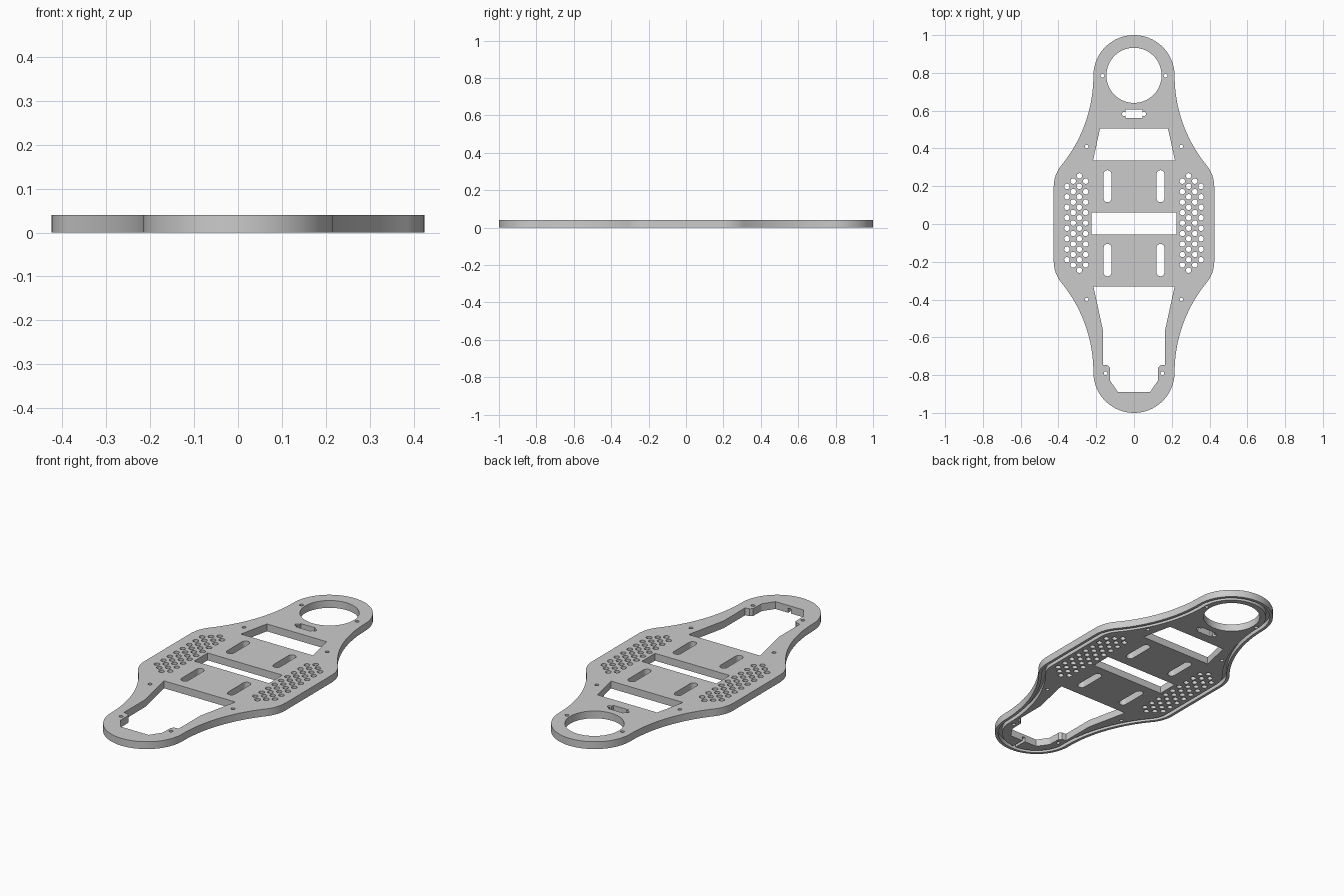
import bpy, bmesh
from math import sin, cos, radians, pi

if "Cube" in bpy.data.objects:
    bpy.data.objects.remove(bpy.data.objects["Cube"])

H = 0.04


def arc(cx, cy, r, a0, a1, n):
    return [(cx + r * cos(radians(a0 + (a1 - a0) * i / n)),
             cy + r * sin(radians(a0 + (a1 - a0) * i / n))) for i in range(n + 1)]


def circle(cx, cy, r, n=20):
    return arc(cx, cy, r, 0, 360, n)[:-1]


def slot(cx, y0, y1, r):
    return arc(cx, y1 - r, r, 0, 180, 10) + arc(cx, y0 + r, r, 180, 360, 10)


def mirror_x(half):
    return half + [(-x, y) for x, y in reversed(half)]


def outline(d):
    """Body outline moved inwards by d, from tangent arcs."""
    a = 39.35
    q = arc(0, 0.785, 0.215 - d, 90, 0, 24)
    q += arc(0.964, 0.785, 0.749 + d, 180, 180 + a, 20)[1:]
    q += arc(0.245, 0.197, 0.18 - d, a, 0, 10)[1:]
    right = q + [(x, -y) for x, y in reversed(q)]
    return right + [(-x, y) for x, y in reversed(right[1:-1])]


def extruded(name, loops, z0, z1):
    """Filled flat profile with holes, extruded from z0 to z1."""
    cu = bpy.data.curves.new(name, 'CURVE')
    cu.dimensions = '2D'
    cu.fill_mode = 'BOTH'
    cu.extrude = (z1 - z0) / 2
    for pts in loops:
        s = cu.splines.new('POLY')
        s.points.add(len(pts) - 1)
        for p, (x, y) in zip(s.points, pts):
            p.co = (x, y, 0, 1)
        s.use_cyclic_u = True
    tmp = bpy.data.objects.new(name + "_profile", cu)
    bpy.context.collection.objects.link(tmp)
    dg = bpy.context.evaluated_depsgraph_get()
    me = bpy.data.meshes.new_from_object(tmp.evaluated_get(dg))
    bpy.data.objects.remove(tmp)
    bm = bmesh.new()
    bm.from_mesh(me)
    bmesh.ops.remove_doubles(bm, verts=bm.verts, dist=1e-5)
    bmesh.ops.translate(bm, verts=bm.verts, vec=(0, 0, (z0 + z1) / 2))
    bmesh.ops.recalc_face_normals(bm, faces=bm.faces)
    bm.to_mesh(me)
    bm.free()
    ob = bpy.data.objects.new(name, me)
    bpy.context.collection.objects.link(ob)
    return ob


loops = [outline(0)]

# Large round opening and windows
loops.append(circle(0, 0.787, 0.146, 64))
loops.append(mirror_x([(0.18, 0.505), (0.217, 0.335)]))
loops.append(mirror_x([(0.225, 0.06), (0.225, -0.055)]))
loops.append(mirror_x([(0.215, -0.33), (0.165, -0.56), (0.165, -0.745), (0.14, -0.748),
                       (0.128, -0.76), (0.126, -0.83), (0.085, -0.89)]))

# Small connector opening with round ears
loops.append(mirror_x([(0.045, 0.605)] + arc(0.053, 0.583, 0.011, 135, -135, 10)
                      + [(0.045, 0.56)]))

for s in (-1, 1):
    # Strap slots
    for y0, y1 in ((0.115, 0.285), (-0.277, -0.105)):
        loops.append(slot(s * 0.14, y0, y1, 0.021))
    # Screw holes
    for x, y in ((0.167, 0.785), (0.25, 0.41), (0.25, -0.40), (0.15, -0.79)):
        loops.append(circle(s * x, y, 0.01, 16))
    # Staggered vent holes
    for x, n in ((0.355, 8), (0.322, 9), (0.289, 10), (0.256, 9)):
        for i in range(n):
            loops.append(circle(s * x, 0.005 + (i - (n - 1) / 2) * 0.0555, 0.0145, 18))

plate = extruded("base_plate", loops, 0, H)

# Underside perimeter groove and its short wire channel
groove = extruded("groove_cutter", [outline(0.016), outline(0.036)], -0.02, 0.025)
wire = extruded("wire_channel_cutter",
                [mirror_x([(0.008, -0.87), (0.008, -0.975)])], -0.02, 0.0245)
for cutter in (groove, wire):
    m = plate.modifiers.new(cutter.name, 'BOOLEAN')
    m.operation = 'DIFFERENCE'
    m.solver = 'EXACT'
    m.object = cutter
dg = bpy.context.evaluated_depsgraph_get()
plate_mesh = bpy.data.meshes.new_from_object(plate.evaluated_get(dg))
plate.modifiers.clear()
plate.data = plate_mesh
for cutter in (groove, wire):
    bpy.data.objects.remove(cutter)

bpy.context.view_layer.objects.active = plate
plate.select_set(True)
bpy.ops.object.shade_smooth_by_angle(angle=radians(30))
